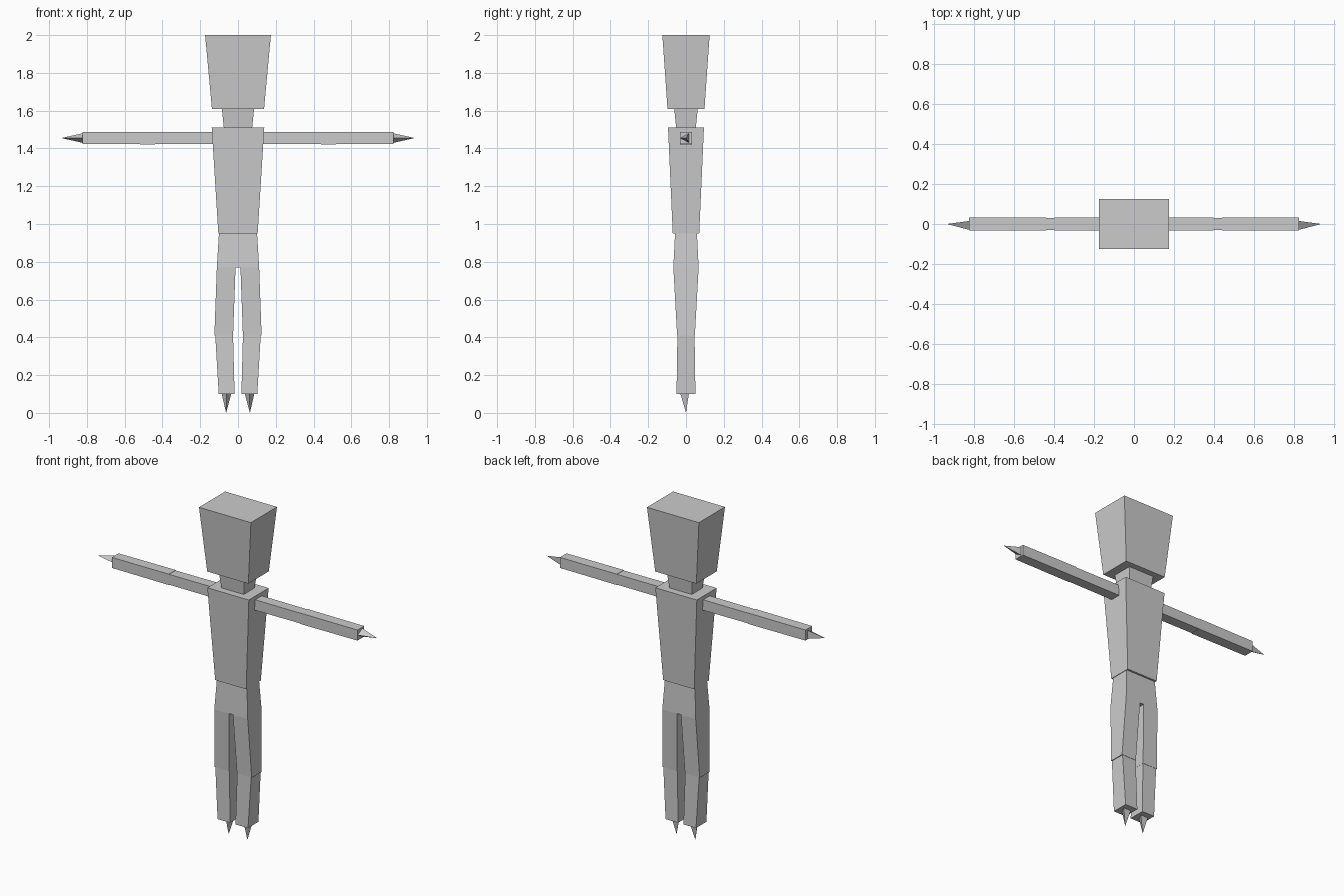
import bpy, bmesh
from mathutils import Vector

if "Cube" in bpy.data.objects:
    bpy.data.objects.remove(bpy.data.objects["Cube"])


def loft(name, rings, mirror=False):
    """Skin a stack of equal-sided rings, cap both ends, optionally mirror in x."""
    bm = bmesh.new()
    loops = [[bm.verts.new(p) for p in ring] for ring in rings]
    n = len(loops[0])
    for a, b in zip(loops, loops[1:]):
        for i in range(n):
            j = (i + 1) % n
            bm.faces.new((a[i], a[j], b[j], b[i]))
    bm.faces.new(loops[0])
    bm.faces.new(loops[-1])
    return finish(name, bm, mirror)


def finish(name, bm, mirror):
    bmesh.ops.recalc_face_normals(bm, faces=bm.faces)
    mesh = bpy.data.meshes.new(name)
    bm.to_mesh(mesh)
    bm.free()
    obj = bpy.data.objects.new(name, mesh)
    bpy.context.collection.objects.link(obj)
    if mirror:
        obj.modifiers.new("mirror", 'MIRROR').use_mirror_merge = False
    return obj


def level(z, x0, x1, hy):
    """Horizontal rectangle."""
    return [(x0, -hy, z), (x1, -hy, z), (x1, hy, z), (x0, hy, z)]


def slice_x(x, h, zc=1.455):
    """Square arm section."""
    return [(x, -h, zc - h), (x, h, zc - h), (x, h, zc + h), (x, -h, zc + h)]


def spike(name, base, tip):
    """Three-sided point."""
    bm = bmesh.new()
    ring = [bm.verts.new(p) for p in base]
    apex = bm.verts.new(tip)
    bm.faces.new(ring)
    for i in range(3):
        bm.faces.new((ring[i], ring[(i + 1) % 3], apex))
    return finish(name, bm, True)


# head, neck, torso, pelvis
loft("head", [level(1.61, -0.138, 0.138, 0.098), level(2.0, -0.174, 0.174, 0.125)])
loft("neck", [level(1.51, -0.075, 0.075, 0.052), level(1.61, -0.085, 0.085, 0.062)])
loft("torso", [level(0.95, -0.104, 0.104, 0.07), level(1.51, -0.139, 0.139, 0.095)])
loft("pelvis", [level(0.77, -0.112, 0.112, 0.067), level(0.95, -0.101, 0.101, 0.058)])

# legs
loft("thigh", [level(0.41, 0.026, 0.125, 0.047), level(0.77, 0.013, 0.112, 0.067)], True)
loft("shin", [level(0.10, 0.018, 0.102, 0.05), level(0.44, 0.027, 0.122, 0.045)], True)

# arms
loft("upper_arm", [slice_x(0.13, 0.032), slice_x(0.475, 0.031)], True)
loft("forearm", [slice_x(0.44, 0.033), slice_x(0.824, 0.032)], True)

# pointed hands and feet
tri = [Vector((0, -0.029)), Vector((0.025, 0.015)), Vector((-0.025, 0.015))]
spike("hand", [(0.824, p.y, 1.455 + p.x) for p in tri], (0.935, 0, 1.455))
spike("foot", [(0.061 + p.x, p.y, 0.10) for p in tri], (0.063, 0, 0.0))
